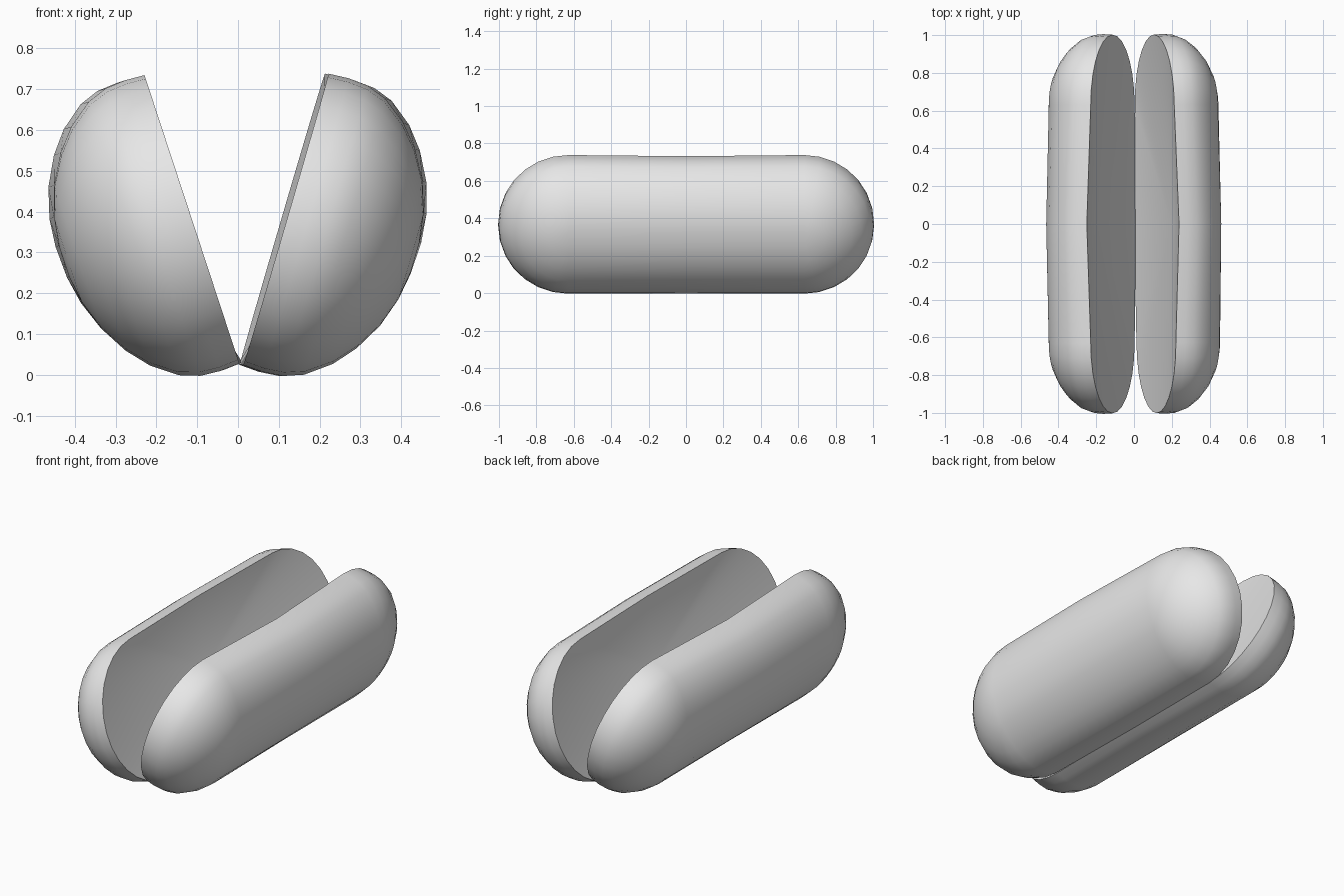
import bpy, bmesh, math
from mathutils import Vector, Matrix

cube = bpy.data.objects.get("Cube")
if cube:
    bpy.data.objects.remove(cube, do_unlink=True)

grey = bpy.data.materials.new("plain_grey")
grey.use_nodes = True
COLOUR = (0.8, 0.8, 0.8, 1)
grey.diffuse_color = COLOUR
grey.node_tree.nodes["Principled BSDF"].inputs["Base Color"].default_value = COLOUR

STRAIGHT = 0.63      # half length of the straight part
RADIUS = 0.372       # radius of the cut rim
HOLLOW = 0.088       # depth of the hollow in the cut face
ARC = 14             # steps round each rounded end
# Bulge of the crust: depth from the cut rim, radius at that depth
PROFILE = [(0, RADIUS), (0.05, 0.375), (0.1, 0.371), (0.15, 0.353), (0.21, 0.308),
           (0.255, 0.255), (0.295, 0.185), (0.32, 0.11), (0.33, 0.04)]


def outline(radius):
    """Rounded-end outline as (along, up) pairs, with a point at mid length."""
    pts = []
    for side in (1, -1):
        for i in range(ARC + 1):
            a = math.pi * (i / ARC - 0.5)
            pts.append((side * (STRAIGHT + radius * math.cos(a)),
                        side * radius * math.sin(a)))
        pts.append((0, side * radius))
    return pts


def bun_half(name, side, lean, yaw):
    """One half, leaning outwards by lean and turned by yaw (degrees)."""
    bm = bmesh.new()
    turn = Matrix.Rotation(math.radians(yaw), 3, 'Z')
    s, c = math.sin(math.radians(lean)), math.cos(math.radians(lean))
    centre = Vector((0.113, 0, 0.381))

    def point(depth, along, up):
        p = turn @ (centre + Vector((c, 0, -s)) * depth
                    + Vector((s, 0, c)) * up + Vector((0, along, 0)))
        return bm.verts.new((side * p.x, p.y, p.z))

    rings = []
    for depth, radius in PROFILE:
        ring = []
        for along, up in outline(radius):
            # mid length bows outwards at the upper rim, inwards at the hinge
            bow = 0.007 + 0.015 * up / RADIUS if along == 0 else 0
            ring.append(point(depth + bow, along, up))
        rings.append(ring)
    # crust between the rings
    for a, b in zip(rings, rings[1:]):
        for i in range(len(a)):
            j = (i + 1) % len(a)
            bm.faces.new((a[i], a[j], b[j], b[i]))
    # hollow cut face, a fan round its deepest point
    rim = rings[0]
    apex = point(HOLLOW, 0, 0)
    for i in range(len(rim)):
        bm.faces.new((rim[i - 1], apex, rim[i]))
    # outer cap, in two pieces meeting at mid length
    cap, top = rings[-1], ARC + 1
    bm.faces.new([cap[-1]] + cap[:top + 1])
    bm.faces.new(cap[top:])
    bmesh.ops.recalc_face_normals(bm, faces=bm.faces)
    mesh = bpy.data.meshes.new(name)
    bm.to_mesh(mesh)
    bm.free()
    mesh.materials.append(grey)
    obj = bpy.data.objects.new(name, mesh)
    bpy.context.collection.objects.link(obj)
    # smooth crust and hollow, sharp rim round the cut
    mesh.shade_smooth()
    mesh.set_sharp_from_angle(angle=math.radians(40))


bun_half("left_bun_half", 1, 16.3, 0.4)
bun_half("right_bun_half", -1, 18.2, 0)
